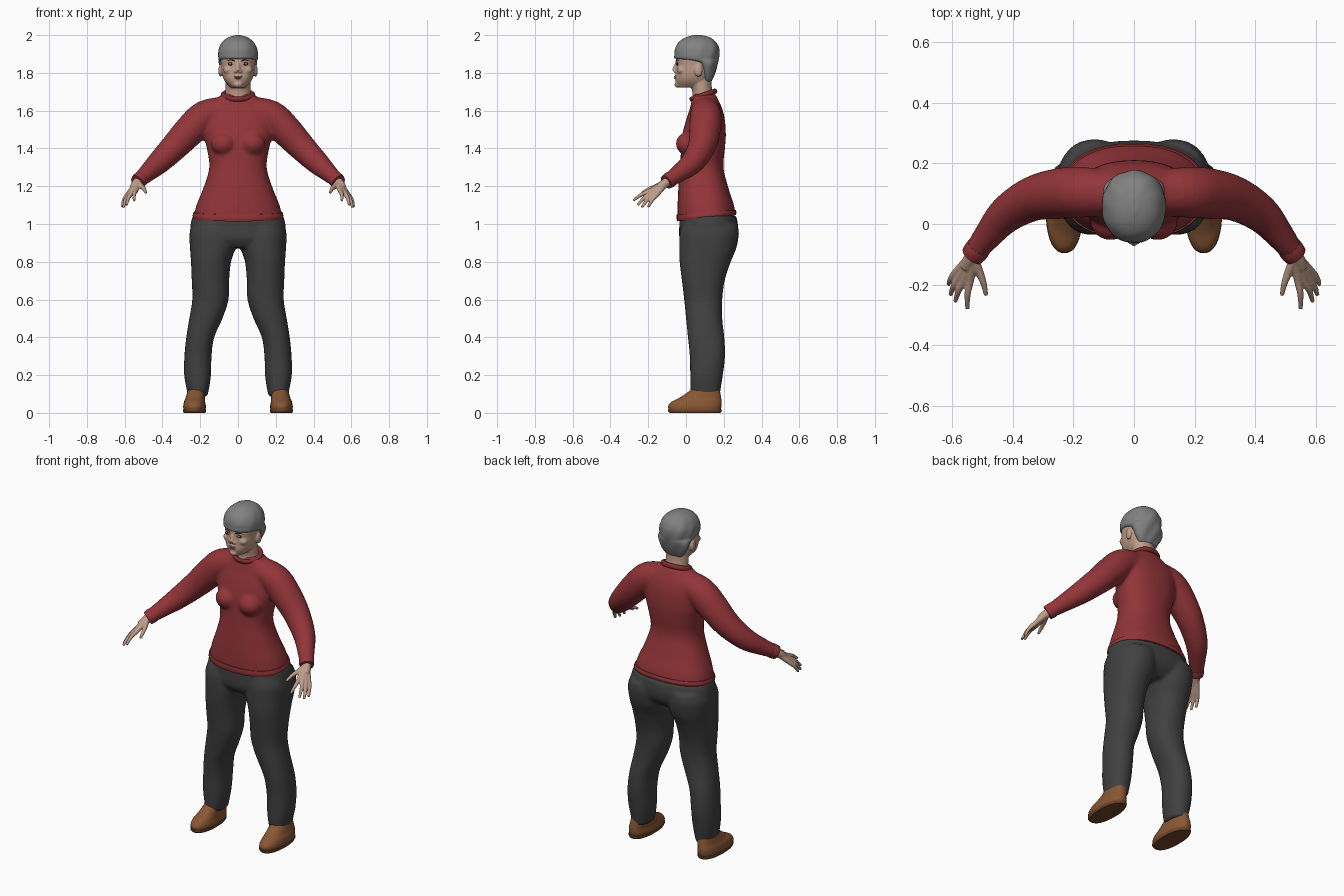
import bpy, bmesh, math
from mathutils import Vector, Matrix

cube = bpy.data.objects.get("Cube")
if cube:
    bpy.data.objects.remove(cube, do_unlink=True)


def material(name, r, g, b):
    m = bpy.data.materials.new(name)
    m.use_nodes = True
    m.diffuse_color = (r, g, b, 1)
    bsdf = m.node_tree.nodes["Principled BSDF"]
    bsdf.inputs["Base Color"].default_value = (r, g, b, 1)
    bsdf.inputs["Roughness"].default_value = 0.8
    return m


SKIN = material("skin", .52, .34, .25)
RED = material("sweater red", .29, .035, .04)
TRIM = material("sweater trim", .23, .026, .03)
GREY = material("trouser grey", .052, .052, .054)
HAIR = material("hair grey", .22, .22, .22)
BROWN = material("shoe brown", .25, .095, .033)
SOLE = material("sole brown", .16, .06, .022)
DARK = material("lash dark", .03, .022, .02)
WHITE = material("eye white", .6, .57, .53)
LIPS = material("lips", .36, .17, .13)


def spline(rows, steps=4):
    """Smooth interpolation between rows of numbers."""
    out, last = [], len(rows) - 1
    for i in range(last):
        quad = [rows[max(0, min(last, i + k))] for k in (-1, 0, 1, 2)]
        for j in range(steps):
            t = j / steps
            out.append([.5 * (2*b + (c - a)*t + (2*a - 5*b + 4*c - d)*t*t
                              + (3*b - a - 3*c + d)*t**3) for a, b, c, d in zip(*quad)])
    return out + [list(rows[-1])]


def bridge(bm, rings):
    rings = [[bm.verts.new(p) for p in ring] for ring in rings]
    n = len(rings[0])
    for a, b in zip(rings, rings[1:]):
        for i in range(n):
            bm.faces.new((a[i], a[(i + 1) % n], b[(i + 1) % n], b[i]))
    bm.faces.new(rings[0])
    bm.faces.new(rings[-1])


def loft(bm, rows, side=1, power=2.3, n=36):
    """Rows of z, centre x, half width, front y, back y."""
    rings = []
    for z, cx, rx, yf, yb in spline(rows):
        ring = []
        for i in range(n):
            a = math.tau * i / n
            c, s = math.cos(a), math.sin(a)
            x = cx + rx * math.copysign(abs(c) ** (2 / power), c)
            y = (yf + yb) / 2 + (yb - yf) / 2 * math.copysign(abs(s) ** (2 / power), s)
            ring.append((side * x, y, z))
        rings.append(ring)
    bridge(bm, rings)


def tube(bm, rows, side=1, n=16):
    """Rows of x, y, z, radius along a path."""
    pts = spline(rows)
    rings = []
    for i, p in enumerate(pts):
        t = Vector(pts[min(i + 1, len(pts) - 1)][:3]) - Vector(pts[max(i - 1, 0)][:3])
        u = t.cross(Vector((.3, 1, .2))).normalized()
        v = t.cross(u).normalized()
        ring = []
        for k in range(n):
            a = math.tau * k / n
            q = Vector(p[:3]) + p[3] * (u * math.cos(a) + v * math.sin(a))
            ring.append((side * q.x, q.y, q.z))
        rings.append(ring)
    bridge(bm, rings)


def ball(bm, centre, size, side=1):
    x, y, z = centre
    bmesh.ops.create_uvsphere(bm, u_segments=20, v_segments=12, radius=1,
                              matrix=Matrix.Translation((side * x, y, z)) @ Matrix.Diagonal((*size, 1)))


def finish(name, bm, mat, voxel=0, relax=4):
    """Make the object; a voxel size fuses its overlapping volumes."""
    bmesh.ops.recalc_face_normals(bm, faces=bm.faces)
    me = bpy.data.meshes.new(name)
    bm.to_mesh(me)
    bm.free()
    me.materials.append(mat)
    ob = bpy.data.objects.new(name, me)
    bpy.context.collection.objects.link(ob)
    bpy.ops.object.select_all(action='DESELECT')
    ob.select_set(True)
    bpy.context.view_layer.objects.active = ob
    if voxel:
        fuse = ob.modifiers.new("Fuse", 'REMESH')
        fuse.mode, fuse.voxel_size, fuse.use_smooth_shade = 'VOXEL', voxel, True
        soft = ob.modifiers.new("Soften", 'SMOOTH')
        soft.factor, soft.iterations = .5, relax
    else:
        bpy.ops.object.shade_smooth_by_angle(angle=math.radians(50))
    return ob


def tilt_hem(bm):
    for v in bm.verts:
        if v.co.z < 1.15:
            v.co.z += (v.co.y - .1) * .1 * (1.15 - v.co.z) / .11


BOTH = (("left", 1), ("right", -1))

# Sweater: torso, bust and sleeves fused
bm = bmesh.new()
loft(bm, [(1.035, 0, .235, -.045, .262), (1.1, 0, .22, -.045, .252), (1.2, 0, .18, -.04, .222),
          (1.3, 0, .152, -.032, .198), (1.4, 0, .165, -.026, .206), (1.47, 0, .182, -.02, .211),
          (1.55, 0, .19, 0, .206), (1.61, 0, .178, .02, .192), (1.655, 0, .13, .03, .172),
          (1.69, 0, .075, .036, .155)])
for _, s in BOTH:
    ball(bm, (.078, .008, 1.425), (.066, .062, .06), s)
    tube(bm, [(.05, .1, 1.605, .072), (.17, .105, 1.573, .084), (.25, .1, 1.5, .084),
              (.335, .083, 1.41, .074), (.42, .033, 1.325, .062), (.48, -.035, 1.27, .048),
              (.53, -.1, 1.225, .037)], s, 24)
tilt_hem(bm)
finish("sweater", bm, RED, .01, 5)

# Hem, collar and cuffs
bm = bmesh.new()
loft(bm, [(1.03, 0, .236, -.046, .263), (1.045, 0, .24, -.05, .267), (1.062, 0, .235, -.049, .263)])
tilt_hem(bm)
finish("sweater_hem", bm, RED)
bpy.ops.mesh.primitive_torus_add(major_radius=.07, minor_radius=.012, major_segments=40,
                                 minor_segments=10, location=(0, .092, 1.682), rotation=(.33, 0, 0))
collar = bpy.context.object
collar.name = "collar"
collar.scale = (1.12, .94, 1.2)
collar.data.materials.append(TRIM)
bpy.ops.object.shade_smooth()
for label, s in BOTH:
    bm = bmesh.new()
    tube(bm, [(.512, -.076, 1.241, .041), (.522, -.09, 1.232, .042), (.533, -.104, 1.222, .039)], s, 24)
    finish(label + "_cuff", bm, RED)

# Bare strip at the waist
bm = bmesh.new()
loft(bm, [(1.02, 0, .225, -.02, .262), (1.08, 0, .215, -.02, .25)])
finish("waist", bm, SKIN)

# Trousers: pelvis and legs fused
bm = bmesh.new()
loft(bm, [(1.045, 0, .24, -.034, .266), (.98, 0, .253, -.036, .276), (.92, 0, .235, -.034, .26),
          (.875, 0, .16, -.005, .21)])
for _, s in BOTH:
    loft(bm, [(1.0, .125, .115, -.02, .272), (.95, .13, .127, -.034, .28), (.87, .134, .12, -.036, .266),
              (.8, .143, .106, -.034, .237), (.7, .146, .099, -.022, .205), (.6, .146, .096, -.01, .192),
              (.5, .17, .088, 0, .192), (.4, .2, .074, .01, .203), (.3, .212, .072, .02, .207),
              (.2, .214, .071, .022, .195), (.12, .213, .058, .024, .183), (.085, .213, .05, .032, .178)], s, 2.2)
finish("trousers", bm, GREY, .01, 5)

# Shoes and soles
for label, s in BOTH:
    bm = bmesh.new()
    loft(bm, [(.015, .23, .058, -.09, .183), (.035, .23, .06, -.095, .188), (.058, .23, .056, -.078, .189),
              (.08, .226, .051, -.035, .186), (.11, .222, .047, .01, .181), (.135, .219, .043, .042, .174)], s)
    finish(label + "_shoe", bm, BROWN)
    bm = bmesh.new()
    loft(bm, [(0, .23, .057, -.088, .183), (.01, .23, .061, -.096, .189), (.018, .23, .061, -.096, .189)], s)
    finish(label + "_sole", bm, SOLE)

# Hands: overlapping fingers form the palm
FINGERS = [((.541, -.185, 1.178), (.55, -.28, 1.125)), ((.56, -.183, 1.168), (.59, -.256, 1.1)),
           ((.575, -.174, 1.158), (.606, -.234, 1.088)), ((.586, -.158, 1.152), (.613, -.2, 1.09))]
for label, s in BOTH:
    bm = bmesh.new()
    wrist = Vector((.527, -.097, 1.228))
    tube(bm, [(.515, -.08, 1.238, .026), (.54, -.115, 1.212, .024), (.555, -.145, 1.19, .02)], s)
    for knuckle, tip in FINGERS:
        k, t = Vector(knuckle), Vector(tip)
        mid = k.lerp(t, .5) + Vector((.004, 0, .006))
        tube(bm, [(*wrist.lerp(k, .15), .017), (*k, .0135), (*mid, .0105), (*t, .007)], s, 12)
    tube(bm, [(.53, -.11, 1.222, .016), (.512, -.155, 1.2, .014), (.497, -.195, 1.185, .011),
              (.488, -.236, 1.165, .007)], s, 12)
    finish(label + "_hand", bm, SKIN, .004, 2)

# Head: skull, neck, nose, chin and ears fused
bm = bmesh.new()
loft(bm, [(1.97, 0, .05, .005, .12), (1.93, 0, .085, -.035, .15), (1.88, 0, .094, -.053, .156),
          (1.84, 0, .09, -.052, .15), (1.8, 0, .086, -.054, .14), (1.77, 0, .077, -.056, .132),
          (1.745, 0, .062, -.052, .125), (1.722, 0, .038, -.042, .1)])
loft(bm, [(1.64, 0, .075, .03, .15), (1.69, 0, .067, .034, .142), (1.73, 0, .066, .028, .136),
          (1.79, 0, .065, .02, .135)], 1, 2)
tube(bm, [(0, -.046, 1.86, .009), (0, -.054, 1.835, .0105), (0, -.063, 1.811, .013)])
ball(bm, (0, -.043, 1.738), (.024, .018, .016))
ball(bm, (0, -.05, 1.777), (.028, .011, .016))
for _, s in BOTH:
    ball(bm, (.012, -.055, 1.808), (.011, .012, .009), s)
    ball(bm, (.093, .066, 1.812), (.011, .022, .033), s)
    ball(bm, (.048, -.022, 1.815), (.03, .026, .024), s)
finish("head", bm, SKIN, .005, 3)

# Eyes, brows and lips
for label, s in BOTH:
    for part, mat, y, size in (("lashes", DARK, -.045, (.018, .005, .0085)),
                               ("eye", WHITE, -.0475, (.0125, .004, .005)),
                               ("iris", DARK, -.05, (.005, .003, .005))):
        bm = bmesh.new()
        ball(bm, (.036, y, 1.848), size, s)
        finish(label + "_" + part, bm, mat)
    bm = bmesh.new()
    tube(bm, [(.017, -.052, 1.863, .003), (.037, -.047, 1.868, .0035), (.06, -.033, 1.863, .002)], s, 8)
    finish(label + "_brow", bm, DARK)
bm = bmesh.new()
ball(bm, (0, -.056, 1.78), (.024, .0065, .0045))
ball(bm, (0, -.056, 1.773), (.02, .0065, .005))
finish("lips", bm, LIPS)

# Short hair with a fringe, swept behind the ears
bm = bmesh.new()
loft(bm, [(1.755, 0, .055, .09, .135), (1.79, 0, .08, .082, .151), (1.83, 0, .096, .07, .164),
          (1.858, 0, .102, .035, .171), (1.873, 0, .104, -.054, .174), (1.895, 0, .106, -.062, .177),
          (1.93, 0, .101, -.058, .175), (1.965, 0, .082, -.037, .157), (1.988, 0, .052, -.002, .127),
          (2.0, 0, .012, .04, .085)], 1, 2.15)
for v in bm.verts:
    turn = math.atan2(v.co.x, v.co.y - .06)
    v.co.xy *= 1 + .012 * math.sin(turn * 9 + v.co.z * 40)
finish("hair", bm, HAIR, .006, 3)
